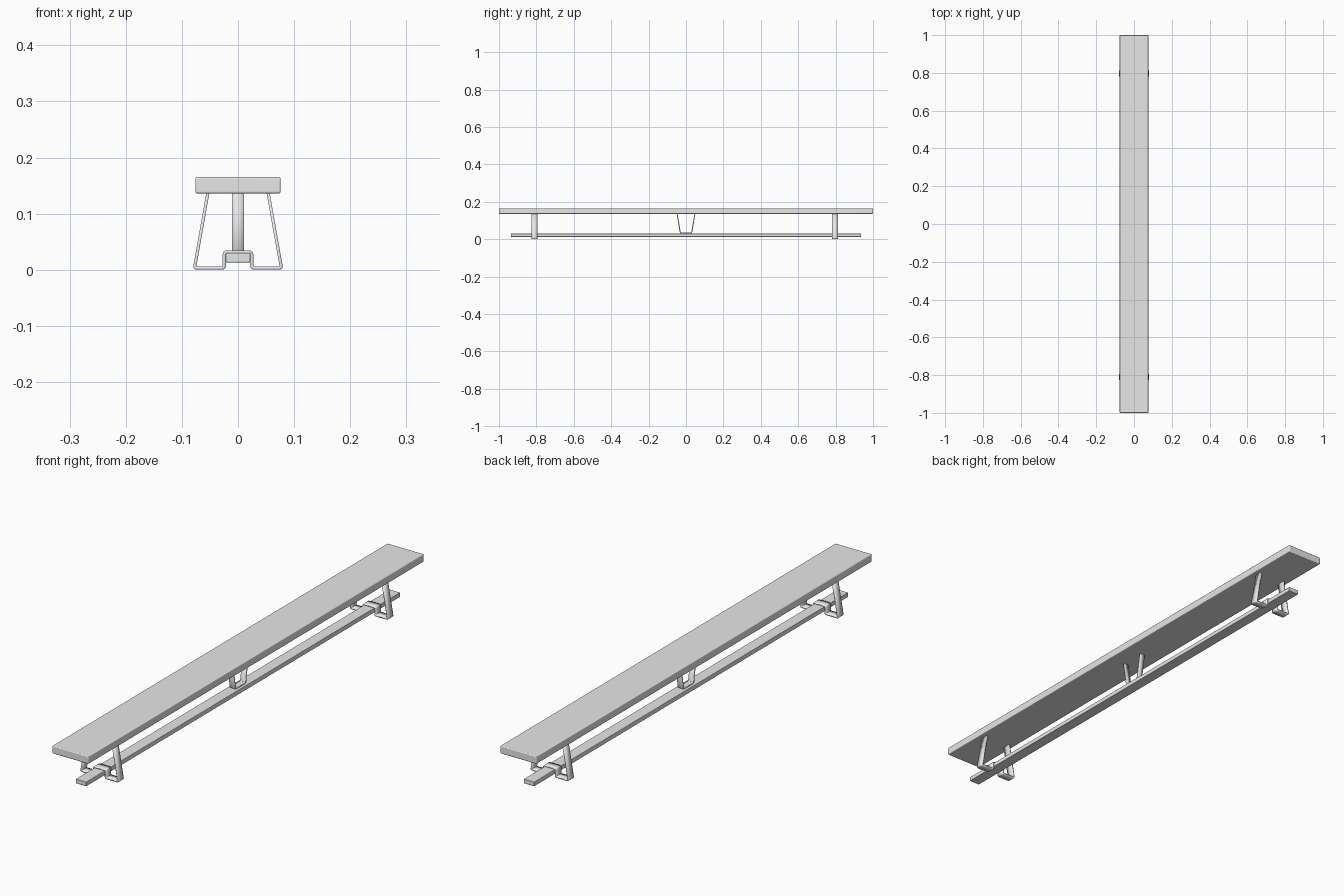
import bpy
import bmesh

old = bpy.data.objects.get("Cube")
if old:
    bpy.data.objects.remove(old, do_unlink=True)

grey = bpy.data.materials.new("plain_grey")
grey.use_nodes = True
grey.diffuse_color = (0.8, 0.8, 0.8, 1)
grey.node_tree.nodes["Principled BSDF"].inputs["Base Color"].default_value = (0.8, 0.8, 0.8, 1)


def finish(name, bm):
    mesh = bpy.data.meshes.new(name)
    bm.to_mesh(mesh)
    bm.free()
    obj = bpy.data.objects.new(name, mesh)
    bpy.context.collection.objects.link(obj)
    mesh.materials.append(grey)
    return obj


def round_edges(obj, width, segments=3):
    mod = obj.modifiers.new("rounding", "BEVEL")
    mod.width = width
    mod.segments = segments
    mod.limit_method = "ANGLE"


def plank(name, size, z, rounding):
    bm = bmesh.new()
    bmesh.ops.create_cube(bm, size=1)
    bmesh.ops.scale(bm, vec=size, verts=bm.verts)
    bmesh.ops.translate(bm, vec=(0, 0, z), verts=bm.verts)
    obj = finish(name, bm)
    round_edges(obj, rounding)
    return obj


def strap(name, half_path, width, thickness, y=0, along_y=False):
    """Bent flat bar: mirrored centre line, given width, then thickened."""
    path = half_path + [(-u, z) for u, z in reversed(half_path)]
    bm = bmesh.new()
    rows = []
    for u, z in path:
        ends = []
        for w in (-width / 2, width / 2):
            ends.append(bm.verts.new((w, u + y, z) if along_y else (u, w + y, z)))
        rows.append(ends)
    for a, b in zip(rows, rows[1:]):
        bm.faces.new((a[0], a[1], b[1], b[0]))
    bmesh.ops.recalc_face_normals(bm, faces=bm.faces)
    obj = finish(name, bm)
    round_edges(obj, 0.004)
    solid = obj.modifiers.new("thickness", "SOLIDIFY")
    solid.thickness = thickness
    solid.offset = 0
    solid.use_even_offset = True
    return obj


# Seat board and lower balance beam
parts = [
    plank("seat", (0.152, 2.0, 0.029), 0.1505, 0.003),
    plank("lower_beam", (0.044, 1.872, 0.017), 0.0215, 0.002),
]

# Bent legs that step over the lower beam
leg_path = [(0.0535, 0.138), (0.0775, 0.0028), (0.0245, 0.0028), (0.0245, 0.0318)]
for name, y in (("front_leg", -0.81), ("back_leg", 0.797)):
    parts.append(strap(name, leg_path, 0.031, 0.0055, y))

# Middle bracket joining beam and seat
parts.append(strap("middle_bracket", [(0.048, 0.138), (0.03, 0.0325)],
                   0.022, 0.005, along_y=True))

# Smooth the rounded corners, keep the flat edges sharp
bpy.ops.object.select_all(action="DESELECT")
for obj in parts:
    obj.select_set(True)
bpy.context.view_layer.objects.active = parts[0]
bpy.ops.object.shade_smooth_by_angle()
